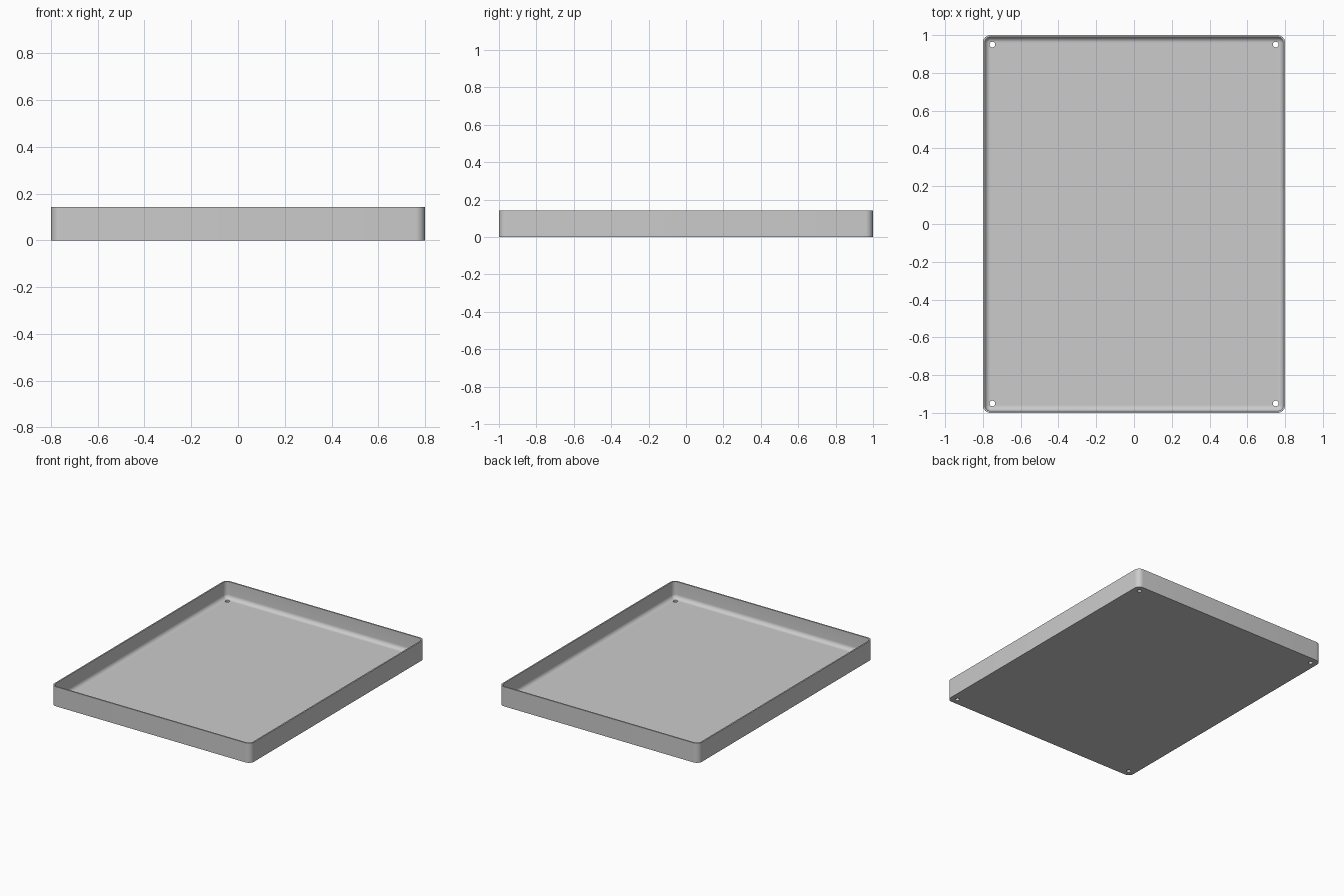
import bpy
import bmesh
import math

HALF_X, HALF_Y, HEIGHT = 0.8, 1.0, 0.142
CORNER, WALL, FLOOR = 0.04, 0.01, 0.02
FILLET = CORNER - WALL
STEPS = 8

cube = bpy.data.objects.get("Cube")
if cube:
    bpy.data.objects.remove(cube, do_unlink=True)

grey = bpy.data.materials.new("light grey")
grey.use_nodes = True
colour = (0.6, 0.6, 0.6, 1)
grey.diffuse_color = colour
grey.node_tree.nodes["Principled BSDF"].inputs["Base Color"].default_value = colour


def rounded_ring(bm, inset, z):
    """Rounded rectangle of vertices, inset from the outer wall."""
    radius = CORNER - inset
    ring = []
    for k, (sx, sy) in enumerate([(1, 1), (-1, 1), (-1, -1), (1, -1)]):
        for i in range(STEPS + 1):
            a = math.pi / 2 * (k + i / STEPS)
            ring.append(bm.verts.new((sx * (HALF_X - CORNER) + radius * math.cos(a),
                                      sy * (HALF_Y - CORNER) + radius * math.sin(a), z)))
    return ring


# Tray section: outer wall, rim, inner wall, fillet down to the floor
section = [(0, 0), (0, HEIGHT), (WALL, HEIGHT)]
for i in range(STEPS + 1):
    a = math.pi / 2 * i / STEPS
    section.append((WALL + FILLET * (1 - math.cos(a)),
                    FLOOR + FILLET * (1 - math.sin(a))))

bm = bmesh.new()
rings = [rounded_ring(bm, inset, z) for inset, z in section]
for low, high in zip(rings, rings[1:]):
    for i in range(len(low)):
        j = (i + 1) % len(low)
        bm.faces.new((low[i], low[j], high[j], high[i]))
bm.faces.new(rings[0][::-1])
bm.faces.new(rings[-1])
bmesh.ops.remove_doubles(bm, verts=bm.verts, dist=0.0002)
bmesh.ops.recalc_face_normals(bm, faces=bm.faces)
mesh = bpy.data.meshes.new("tray")
bm.to_mesh(mesh)
bm.free()
mesh.materials.append(grey)
tray = bpy.data.objects.new("tray", mesh)
bpy.context.collection.objects.link(tray)

# Drilled corner holes
bm = bmesh.new()
for sx in (-1, 1):
    for sy in (-1, 1):
        made = bmesh.ops.create_cone(bm, cap_ends=True, segments=32,
                                     radius1=0.015, radius2=0.015, depth=0.2)
        bmesh.ops.translate(bm, verts=made["verts"], vec=(sx * 0.75, sy * 0.95, 0))
cut_mesh = bpy.data.meshes.new("hole_cutter")
bm.to_mesh(cut_mesh)
bm.free()
cut_mesh.materials.append(grey)
cutter = bpy.data.objects.new("hole_cutter", cut_mesh)
bpy.context.collection.objects.link(cutter)

drill = tray.modifiers.new("corner holes", "BOOLEAN")
drill.operation = "DIFFERENCE"
drill.solver = "EXACT"
drill.object = cutter
bpy.context.view_layer.objects.active = tray
tray.select_set(True)
bpy.ops.object.modifier_apply(modifier=drill.name)
bpy.data.objects.remove(cutter, do_unlink=True)

bpy.ops.object.shade_smooth_by_angle(angle=math.radians(30))
